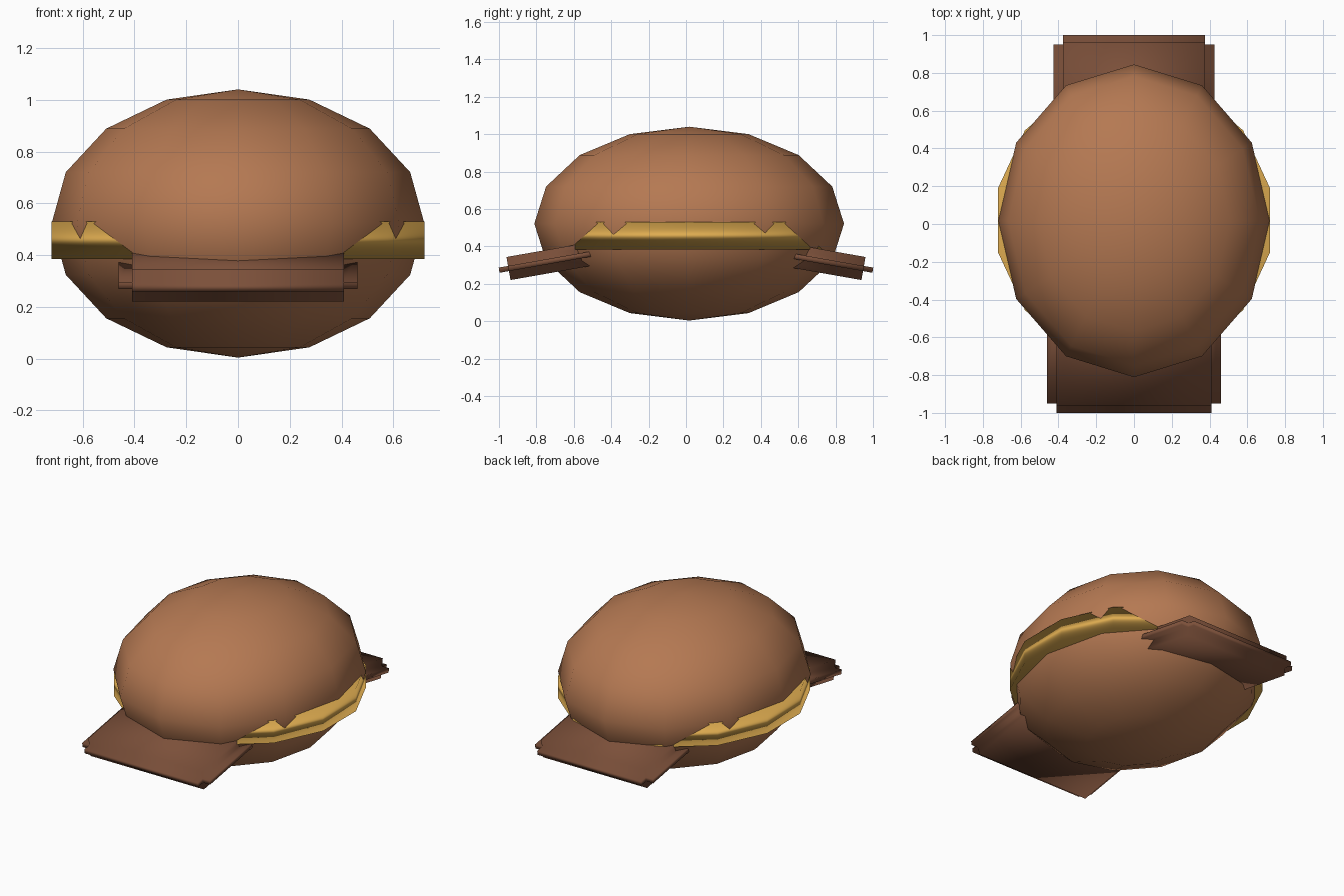
import bpy
import bmesh
from math import radians, pi
from mathutils import Matrix, Vector

cube = bpy.data.objects.get("Cube")
if cube:
    bpy.data.objects.remove(cube, do_unlink=True)


def make_material(name, rgb):
    mat = bpy.data.materials.new(name)
    mat.use_nodes = True
    color = (*rgb, 1.0)
    mat.diffuse_color = color
    bsdf = mat.node_tree.nodes["Principled BSDF"]
    bsdf.inputs["Base Color"].default_value = color
    bsdf.inputs["Roughness"].default_value = 0.8
    return mat


bread = make_material("bread brown", (0.46, 0.19, 0.085))
yellow = make_material("cheese yellow", (0.73, 0.41, 0.08))
meat = make_material("meat brown", (0.20, 0.08, 0.042))


def finish(obj, name, mat):
    obj.name = obj.data.name = name
    obj.data.materials.append(mat)
    for poly in obj.data.polygons:
        poly.use_smooth = True
    return obj


# Bun: one squashed low-poly ball
bpy.ops.mesh.primitive_uv_sphere_add(segments=12, ring_count=8, radius=1,
                                     location=(0, 0.017, 0.522))
bun = bpy.context.object
bun.scale = (0.72, 0.828, 0.518)
finish(bun, "bun", bread)

# Cheese: fourteen-sided disc that pokes out of the bun at both sides
bpy.ops.mesh.primitive_cylinder_add(vertices=14, radius=1, depth=1,
                                    location=(0, 0.02, 0.457))
cheese = bpy.context.object
cheese.scale = (0.7385, 0.764, 0.146)
finish(cheese, "cheese", yellow)


# Meat slice: slab with a thin lip pulled out of its outer end and both sides
def meat_slice(name, half_width, turn):
    length, thick, lip, reach = 0.65, 0.125, 0.014, 0.051
    bm = bmesh.new()
    bmesh.ops.create_cube(bm, size=1, matrix=Matrix.Translation((0, length / 2, 0))
                          @ Matrix.Diagonal((2 * half_width, length, thick, 1)))
    for z in (-lip, lip):
        bmesh.ops.bisect_plane(bm, geom=bm.verts[:] + bm.edges[:] + bm.faces[:],
                               plane_co=(0, 0, z), plane_no=(0, 0, 1))
    bm.normal_update()
    band = [f for f in bm.faces if abs(f.calc_center_median().z) < lip
            and (abs(f.normal.x) > 0.9 or f.normal.y < -0.9)]
    for face in bmesh.ops.extrude_discrete_faces(bm, faces=band)["faces"]:
        face.normal_update()
        bmesh.ops.translate(bm, verts=face.verts[:], vec=face.normal * reach)
    bmesh.ops.remove_doubles(bm, verts=bm.verts[:], dist=0.0001)
    bmesh.ops.recalc_face_normals(bm, faces=bm.faces[:])
    mesh = bpy.data.meshes.new(name)
    bm.to_mesh(mesh)
    bm.free()
    obj = bpy.data.objects.new(name, mesh)
    bpy.context.collection.objects.link(obj)
    obj.location = Matrix.Rotation(turn, 3, "Z") @ Vector((0, -0.949, 0.282))
    obj.rotation_euler = (radians(10), 0, turn)
    return finish(obj, name, meat)


meat_slice("front_meat_slice", 0.41, 0)
meat_slice("back_meat_slice", 0.375, pi)
